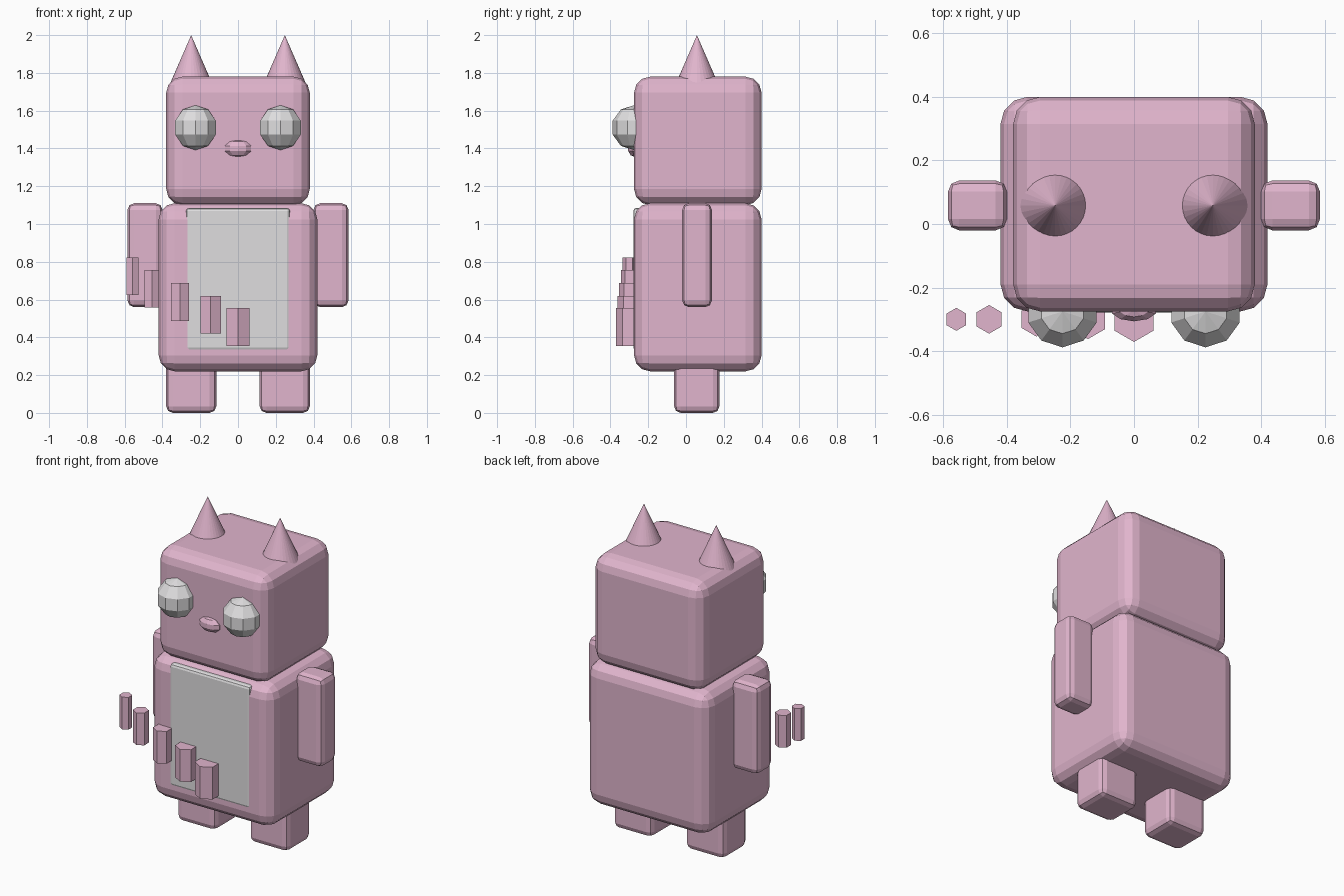
import bpy
import bmesh
from mathutils import Matrix, Vector

if "Cube" in bpy.data.objects:
    bpy.data.objects.remove(bpy.data.objects["Cube"])


def material(name, color):
    m = bpy.data.materials.new(name)
    m.diffuse_color = (*color, 1.0)
    m.use_nodes = True
    m.node_tree.nodes["Principled BSDF"].inputs["Base Color"].default_value = m.diffuse_color
    return m


PINK = material("soft_pink", (0.75, 0.46, 0.61))
GREY = material("pale_grey", (0.74, 0.73, 0.74))


def finish(bm, name, mat):
    mesh = bpy.data.meshes.new(name)
    bm.to_mesh(mesh)
    bm.free()
    mesh.materials.append(mat)
    obj = bpy.data.objects.new(name, mesh)
    bpy.context.collection.objects.link(obj)
    return obj


def rounded_box(name, lo, hi, bevel, segments, mat=PINK):
    lo, hi = Vector(lo), Vector(hi)
    bm = bmesh.new()
    bmesh.ops.create_cube(bm, size=1.0)
    bmesh.ops.scale(bm, vec=hi - lo, verts=bm.verts)
    bmesh.ops.translate(bm, vec=(lo + hi) / 2, verts=bm.verts)
    bmesh.ops.bevel(bm, geom=bm.edges[:], offset=bevel, segments=segments,
                    profile=0.5, affect='EDGES')
    return finish(bm, name, mat)


def ball(name, center, radii, mat):
    bm = bmesh.new()
    bmesh.ops.create_uvsphere(bm, u_segments=10, v_segments=5, radius=1.0)
    bmesh.ops.scale(bm, vec=radii, verts=bm.verts)
    bmesh.ops.translate(bm, vec=center, verts=bm.verts)
    return finish(bm, name, mat)


def cone(name, x, y, z0, z1, r0, r1, sides):
    bm = bmesh.new()
    bmesh.ops.create_cone(bm, cap_ends=True, segments=sides, radius1=r0,
                          radius2=r1, depth=z1 - z0,
                          matrix=Matrix.Translation((x, y, (z0 + z1) / 2)))
    return finish(bm, name, PINK)


# Main blocks
rounded_box("body", (-0.42, -0.275, 0.22), (0.42, 0.40, 1.11), 0.085, 3)
rounded_box("head", (-0.38, -0.275, 1.10), (0.38, 0.40, 1.78), 0.085, 3)

# Belly panel, barely proud of the body front
rounded_box("belly_panel", (-0.275, -0.279, 0.33), (0.275, -0.18, 1.085),
            0.016, 2, GREY)

# Paired parts
for side, s in (("left", -1), ("right", 1)):
    xs = sorted((s * 0.40, s * 0.585))
    rounded_box(side + "_arm", (xs[0], -0.02, 0.56), (xs[1], 0.137, 1.11), 0.035, 2)
    xs = sorted((s * 0.115, s * 0.38))
    rounded_box(side + "_foot", (xs[0], -0.063, 0.0), (xs[1], 0.177, 0.29), 0.035, 2)
    cone(side + "_ear", s * 0.248, 0.058, 1.72, 2.0, 0.122, 0.0, 32)
    ball(side + "_eye", (s * 0.225, -0.275, 1.51), (0.119, 0.119, 0.119), GREY)

# Nose
ball("nose", (0, -0.27, 1.40), (0.077, 0.038, 0.045), PINK)

# Rising row of tail segments, shrinking outwards: x, radius, bottom z
tail = [(0.0, 0.071, 0.355), (-0.145, 0.062, 0.42), (-0.307, 0.054, 0.487),
        (-0.456, 0.045, 0.557), (-0.559, 0.036, 0.623)]
for i, (x, r, z) in enumerate(tail):
    cone("tail_segment_%d" % (i + 1), x, -0.30, z, z + 0.2, r, r, 6)
